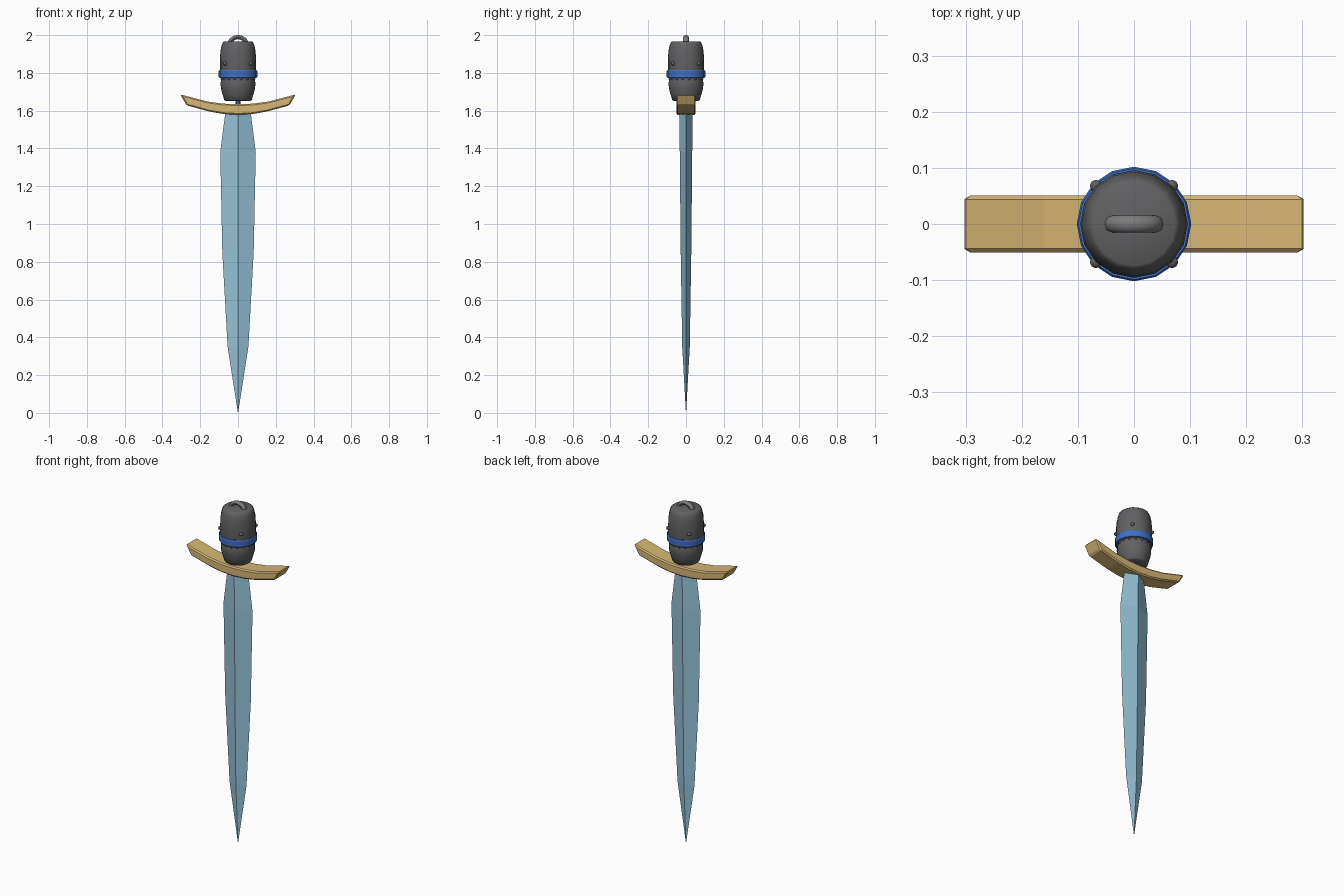
import bpy, bmesh
from math import sin, cos, pi, radians
from mathutils import Matrix

if "Cube" in bpy.data.objects:
    bpy.data.objects.remove(bpy.data.objects["Cube"])


def paint(ob, color):
    mat = bpy.data.materials.new(ob.name + "_paint")
    mat.diffuse_color = (*color, 1)
    mat.use_nodes = True
    mat.node_tree.nodes["Principled BSDF"].inputs["Base Color"].default_value = mat.diffuse_color
    ob.data.materials.append(mat)


def from_bmesh(name, bm, color=None, smooth=None):
    bmesh.ops.recalc_face_normals(bm, faces=bm.faces)
    me = bpy.data.meshes.new(name)
    bm.to_mesh(me)
    bm.free()
    ob = bpy.data.objects.new(name, me)
    bpy.context.collection.objects.link(ob)
    if color:
        paint(ob, color)
    if smooth:
        bpy.ops.object.select_all(action='DESELECT')
        ob.select_set(True)
        bpy.context.view_layer.objects.active = ob
        bpy.ops.object.shade_smooth_by_angle(angle=radians(smooth))
    return ob


def loft(rings, closed=False):
    """Skin equal-length rings of points; cap the ends unless closed."""
    bm = bmesh.new()
    vs = [[bm.verts.new(p) for p in r] for r in rings]
    n = len(vs[0])
    pairs = list(zip(vs, vs[1:])) + ([(vs[-1], vs[0])] if closed else [])
    for a, b in pairs:
        for i in range(n):
            j = (i + 1) % n
            bm.faces.new((a[i], a[j], b[j], b[i]))
    if not closed:
        bm.faces.new(vs[0])
        bm.faces.new(vs[-1])
    return bm


def lathe(profile, sides=16, closed=False):
    return loft([[(r * cos(2 * pi * i / sides), r * sin(2 * pi * i / sides), z)
                  for i in range(sides)] for r, z in profile], closed)


# Blade: diamond section, (z, half width, half thickness)
stations = [(0.0, 0.0005, 0.0005), (0.35, 0.055, 0.02), (0.85, 0.083, 0.028),
            (1.38, 0.094, 0.033), (1.60, 0.066, 0.036)]
bm = loft([[(w, 0, z), (0, t, z), (-w, 0, z), (0, -t, z)] for z, w, t in stations])
from_bmesh("blade", bm, (0.30, 0.54, 0.68))

# Tang joining blade and grip
from_bmesh("tang", lathe([(0.012, 1.59), (0.012, 1.67)], 8), (0.1, 0.22, 0.62))

# Crossguard: curved bar, (bottom x, bottom z, top x, top z) for one half
half = [(0.0, 1.578, 0.0, 1.634), (0.075, 1.582, 0.075, 1.637),
        (0.15, 1.595, 0.16, 1.648), (0.272, 1.628, 0.306, 1.686)]
full = [(-a, b, -c, d) for a, b, c, d in reversed(half[1:])] + half
bm = loft([[(a, -0.051, b), (a, 0.051, b), (c, 0.051, d), (c, -0.051, d)]
           for a, b, c, d in full])
guard = from_bmesh("crossguard", bm, (0.68, 0.48, 0.18))
bev = guard.modifiers.new("bevel", 'BEVEL')
bev.width = 0.007
bev.segments = 1
bev.limit_method = 'ANGLE'
bev.angle_limit = radians(40)

# Grip: lower cup and upper barrel
GREY = (0.12, 0.12, 0.125)
lower = [(0.066, 1.652), (0.073, 1.657), (0.083, 1.69), (0.091, 1.72),
         (0.092, 1.75), (0.088, 1.768), (0.084, 1.79)]
from_bmesh("grip_lower_cup", lathe(lower), GREY, 40)
upper = [(0.085, 1.772), (0.093, 1.78), (0.096, 1.82), (0.096, 1.87), (0.093, 1.915),
         (0.087, 1.945), (0.080, 1.962), (0.074, 1.966)]
from_bmesh("grip_upper_barrel", lathe(upper), GREY, 40)

# Blue band around the grip
band = [(0.094, 1.774), (0.099, 1.774), (0.102, 1.779), (0.102, 1.809),
        (0.099, 1.814), (0.094, 1.814)]
from_bmesh("grip_band", lathe(band, 16, True), (0.05, 0.16, 0.55), 30)


# Rivets on the barrel and small beads below the band
def beads(name, count, offset, radius, z, size):
    bm = bmesh.new()
    for i in range(count):
        a = offset + 2 * pi * i / count
        bmesh.ops.create_uvsphere(
            bm, u_segments=8, v_segments=6, radius=size,
            matrix=Matrix.Translation((radius * cos(a), radius * sin(a), z)))
    from_bmesh(name, bm, GREY, 60)


beads("grip_rivets", 4, pi / 4, 0.096, 1.85, 0.011)
beads("grip_beads", 16, pi / 16, 0.087, 1.768, 0.007)

# Pommel loop: half ring rising out of the top
arc = []
for i in range(13):
    a = pi * i / 12
    ring = []
    for j in range(8):
        b = 2 * pi * j / 8
        r = 0.041 + 0.013 * cos(b)
        ring.append((r * cos(a), 0.015 * sin(b), 1.955 + r * 0.84 * sin(a)))
    arc.append(ring)
from_bmesh("pommel_loop", loft(arc), (0.2, 0.2, 0.205), 50)
